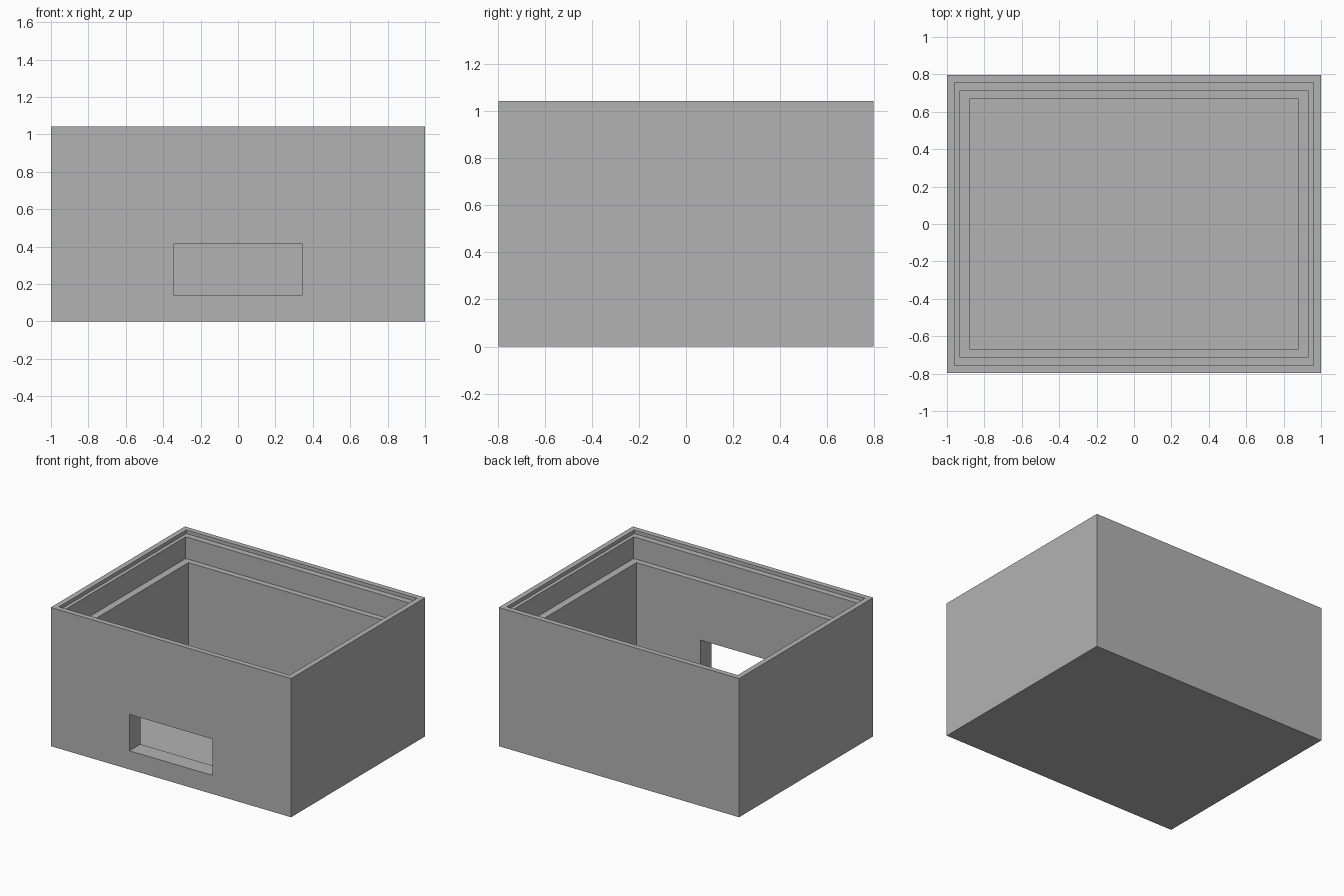
import bpy
import bmesh

cube = bpy.data.objects.get("Cube")
if cube:
    bpy.data.objects.remove(cube, do_unlink=True)

HALF_X, HALF_Y, HEIGHT = 1.0, 0.797, 1.043
FLOOR = 0.12

grey = bpy.data.materials.new("plain grey")
grey.use_nodes = True
colour = (0.45, 0.45, 0.45, 1)
grey.diffuse_color = colour
grey.node_tree.nodes["Principled BSDF"].inputs["Base Color"].default_value = colour


def stepped_shell(name, rings):
    """Skin a stack of rectangles (inset x, inset y, z) and cap both ends."""
    bm = bmesh.new()
    loops = []
    for ix, iy, z in rings:
        x, y = HALF_X - ix, HALF_Y - iy
        loops.append([bm.verts.new((sx * x, sy * y, z))
                      for sx, sy in ((-1, -1), (1, -1), (1, 1), (-1, 1))])
    for a, b in zip(loops, loops[1:]):
        for i in range(4):
            j = (i + 1) % 4
            bm.faces.new((a[i], a[j], b[j], b[i]))
    bm.faces.new(loops[0][::-1])
    bm.faces.new(loops[-1])
    bmesh.ops.recalc_face_normals(bm, faces=bm.faces)
    mesh = bpy.data.meshes.new(name)
    bm.to_mesh(mesh)
    bm.free()
    mesh.materials.append(grey)
    obj = bpy.data.objects.new(name, mesh)
    bpy.context.collection.objects.link(obj)
    return obj


# Open box: outer wall, rim, shallow lid recess, deeper ledge, inner floor
box = stepped_shell("open_box", [
    (0, 0, 0),
    (0, 0, HEIGHT),
    (0.04, 0.04, HEIGHT),
    (0.04, 0.04, HEIGHT - 0.027),
    (0.067, 0.086, HEIGHT - 0.027),
    (0.067, 0.086, HEIGHT - 0.19),
    (0.12, 0.13, HEIGHT - 0.19),
    (0.12, 0.13, FLOOR),
])

# Rectangular opening through the front wall
low, high = 0.14, 0.413
bpy.ops.mesh.primitive_cube_add(size=1, location=(0, -HALF_Y, (low + high) / 2))
cutter = bpy.context.object
cutter.name = "window_cutter"
cutter.scale = (0.69, 0.5, high - low)
cutter.hide_render = True
cutter.data.materials.append(grey)

cut = box.modifiers.new("window", 'BOOLEAN')
cut.operation = 'DIFFERENCE'
cut.solver = 'EXACT'
cut.object = cutter
bpy.context.view_layer.objects.active = box
bpy.ops.object.modifier_apply(modifier=cut.name)
bpy.data.objects.remove(cutter, do_unlink=True)
